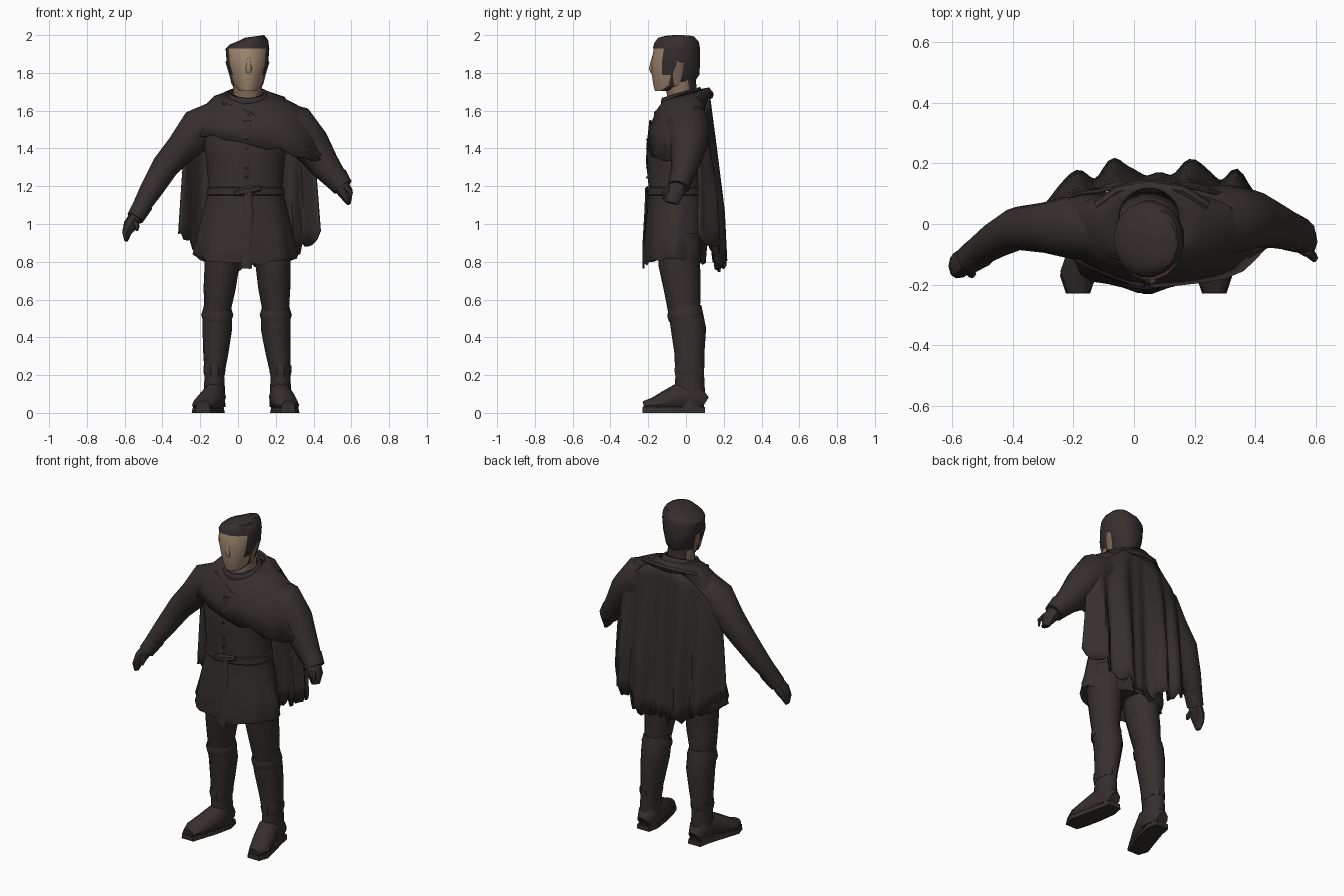
import bpy, bmesh, math, random
from mathutils import Vector

random.seed(4)


def material(name, rgb):
    m = bpy.data.materials.new(name)
    m.diffuse_color = (*rgb, 1)
    return m


CLOTH = material("dark brown cloth", (0.036, 0.028, 0.027))
SKIN = material("skin", (0.34, 0.232, 0.16))
TAN = material("shaded skin", (0.23, 0.15, 0.105))


def loft(name, rings, mats=(CLOTH,), closed=True, caps=True, rule=None, thick=0, angle=40):
    """Skin a list of point rings (or open rows) into one object."""
    bm = bmesh.new()
    rows = [[bm.verts.new(p) for p in r] for r in rings]
    n = len(rows[0])
    for a, b in zip(rows, rows[1:]):
        for i in range(n if closed else n - 1):
            j = (i + 1) % n
            bm.faces.new((a[i], a[j], b[j], b[i]))
    if closed and caps:
        bm.faces.new(rows[0][::-1])
        bm.faces.new(rows[-1])
    bmesh.ops.recalc_face_normals(bm, faces=bm.faces)
    if rule:
        for f in bm.faces:
            f.material_index = rule(f.calc_center_median())
    me = bpy.data.meshes.new(name)
    bm.to_mesh(me)
    bm.free()
    ob = bpy.data.objects.new(name, me)
    bpy.context.collection.objects.link(ob)
    for m in mats:
        me.materials.append(m)
    bpy.ops.object.select_all(action='DESELECT')
    ob.select_set(True)
    bpy.context.view_layer.objects.active = ob
    bpy.ops.object.shade_smooth_by_angle(angle=math.radians(angle))
    if thick:
        mod = ob.modifiers.new("thickness", 'SOLIDIFY')
        mod.thickness = thick
        mod.offset = 0
    return ob


def ring(cx, cy, z, rx, ry, n=16, side_drop=0, front_drop=0, fold=0, waves=8):
    """Horizontal oval with optional tilt and cloth folds."""
    pts = []
    for i in range(n):
        a = 2 * math.pi * (i + 0.5) / n
        k = 1 + fold * math.cos(waves * a)
        pts.append((cx + rx * k * math.cos(a), cy + ry * k * math.sin(a),
                    z - side_drop * math.cos(a) + front_drop * math.sin(a)))
    return pts


def tube(name, path, n=10, ref=(0, 1, 0), **kw):
    """Oval tube along a path of (x, y, z, width, depth)."""
    rings = []
    pts = [Vector(p[:3]) for p in path]
    for i, p in enumerate(pts):
        t = (pts[min(i + 1, len(pts) - 1)] - pts[max(i - 1, 0)]).normalized()
        s = Vector(ref).cross(t).normalized()
        u = t.cross(s)
        rx, ry = path[i][3:5]
        rings.append([p + s * rx * math.cos(2 * math.pi * k / n) + u * ry * math.sin(2 * math.pi * k / n)
                      for k in range(n)])
    return loft(name, rings, **kw)


# Head: hair cap with a face patch at the front
head = [(.052, -.125, 1.705, .045, .04, 0), (.052, -.07, 1.735, .075, .105, 0), (.05, -.055, 1.79, .092, .128, 0),
        (.05, -.055, 1.85, .112, .132, 0), (.05, -.048, 1.928, .118, .125, 0), (.058, -.045, 1.962, .104, .115, -.012),
        (.085, -.03, 1.99, .055, .075, -.01)]
loft("head", [ring(*r[:5], side_drop=r[5]) for r in head], (CLOTH, SKIN),
     rule=lambda c: int(c.y < -.105 and c.z < 1.93 and -.03 < c.x < .14))
tube("nose", [(.055, -.17, 1.89, .008, .008), (.056, -.178, 1.85, .013, .012), (.057, -.182, 1.82, .017, .015),
              (.057, -.172, 1.795, .012, .01)], n=8, mats=(SKIN,), angle=80)
for s, name in ((-1, "right_ear"), (1, "left_ear")):
    tube(name, [(.05 + s * .07, -.05, 1.735, .012, .015), (.05 + s * .086, -.045, 1.80, .013, .03),
                (.05 + s * .105, -.03, 1.86, .012, .022)], n=6, mats=(TAN,))
tube("neck", [(.05, -.02, 1.6, .085, .085), (.05, -.02, 1.69, .076, .08), (.05, -.035, 1.77, .076, .085)],
     n=12, mats=(TAN, CLOTH), rule=lambda c: int(c.y > .005))
# Fringe lifted above the brow
loft("fringe", [ring(.045, -.06, 1.928, .108, .118), ring(.053, -.058, 1.955, .104, .113, side_drop=-.01),
                ring(.075, -.055, 1.983, .07, .095, side_drop=-.012), ring(.085, -.045, 1.993, .05, .07, side_drop=-.007)])

# Tunic with pleated skirt
tunic = [(.04, -.01, 1.66, .11, .09, 0), (.04, -.01, 1.62, .21, .12, 0), (.04, -.03, 1.5, .235, .16, 0),
         (.04, -.05, 1.35, .21, .155, 0), (.04, -.048, 1.18, .195, .147, 0), (.04, -.048, 1.08, .22, .157, .02),
         (.04, -.05, .94, .25, .165, .035), (.04, -.06, .84, .272, .163, .05), (.04, -.06, .79, .262, .16, .05)]
torso = [ring(*r[:5], n=32, fold=r[5], waves=8) for r in tunic]
torso[-1] = [(x, y, z + random.uniform(-.015, .01) + .5 * (x - .04) ** 2) for x, y, z in torso[-1]]
torso.append(ring(.04, -.05, .85, .22, .12, n=32))
loft("tunic", torso)
loft("belt", [ring(.04, -.048, z, rx, rx * .76, n=24) for z, rx in
              ((1.15, .203), (1.155, .208), (1.19, .205), (1.195, .196))])
tube("belt_end", [(.05, -.205, 1.18, .025, .012), (.06, -.212, 1.06, .022, .01), (.05, -.222, .92, .025, .008),
                  (.045, -.226, .765, .028, .006)], n=6)
tube("belt_knot", [(-.02, -.2, 1.16, .012, .010), (.045, -.206, 1.175, .025, .014), (.12, -.195, 1.19, .014, .010)], n=6)
tube("front_placket", [(.05, -.188, 1.55, .02, .006), (.045, -.202, 1.42, .02, .006),
                       (.045, -.206, 1.33, .02, .006), (.045, -.192, 1.2, .02, .006)], n=4)
for i in range(5):
    tube("button", [(.045, -.204, 1.24 + i * .05, .008, .006), (.045, -.206, 1.252 + i * .05, .008, .006)], n=6)

# Collar, open and lower at the throat
loft("collar", [ring(.05, -.01, 1.62, .125, .115, front_drop=.02), ring(.05, -.025, 1.67, .105, .105, front_drop=.02),
                ring(.05, -.025, 1.695, .09, .098, front_drop=.03)], caps=False, thick=.012)


def cape_y(x, t):
    """Depth of the back cape: a curved sheet with four big pleats and small ripples."""
    u = abs((x - .065) / .37)
    peaks = sum(h * math.exp(-((x - c) / .045) ** 2)
                for c, h in ((-.2, .055), (-.06, .06), (.2, .06), (.345, .06)))
    grow = min(1, .12 + t * 1.3)
    return .12 + .04 * t - .1 * u ** 2.5 + grow * (peaks + .006 * math.cos(x * 75))


# Mantle over the shoulders, tucked under the cape, hanging lower on the left arm
mantle = [(.05, .02, 1.695, .10, .10, 0, .025, 0), (.05, .01, 1.665, .18, .13, 0, .02, 0),
          (.065, 0, 1.605, .265, .155, -.01, .01, 0), (.085, -.015, 1.51, .31, .172, .015, 0, .012),
          (.11, -.02, 1.41, .345, .182, .08, 0, .025)]
shell = [ring(*r[:5], n=28, side_drop=r[5], front_drop=r[6], fold=r[7], waves=7) for r in mantle]
shell[-1] = [(x, y, z + random.uniform(-.02, .02)) for x, y, z in shell[-1]]
shell[2:] = [[(x, min(y, cape_y(x, 0) - .025), z) for x, y, z in r] for r in shell[2:]]
loft("mantle", shell, caps=False, thick=.012)
# Gathered folds running diagonally over the chest
for k in range(3):
    d = k * .05
    tube("mantle_fold", [(-.08 + d, -.10 + d * .1, 1.64, .010, .008), (.06 + d, -.16, 1.585 - d * .5, .016, .010),
                         (.22 + d, -.16 + d * .3, 1.49 - d * .4, .016, .010),
                         (.34 + d, -.12 + d * .5, 1.39 - d * .3, .01, .01)], n=6)

# Back cape: pleated sheet from neck to thigh
rows = []
for i in range(11):
    t = i / 10
    row = []
    for j in range(49):
        u = j / 24 - 1
        hw = .17 + .155 * min(1, t * 3.5) ** .7 + .05 * t
        x = .06 + hw * u
        hem = .77 + .19 * abs(u) ** 2
        z = 1.70 + (hem - 1.70) * t - .07 * abs(u) ** 2 * (1 - t)
        if i == 10:
            z += random.uniform(-.03, .02)
        row.append((x, cape_y(x, t), z))
    rows.append(row)
loft("cape", rows, closed=False, thick=.012)
tube("cape_neck_roll", [(-.12, .06, 1.66, .02, .02), (-.05, .11, 1.68, .02, .022), (.05, .125, 1.685, .022, .025),
                        (.16, .11, 1.68, .02, .022), (.24, .06, 1.655, .02, .02)], n=8, ref=(0, 0, 1))

# Arms, with sleeve cuffs and hands
tube("right_arm", [(-.09, -.01, 1.55, .11, .11), (-.21, -.01, 1.50, .112, .105), (-.30, -.012, 1.40, .083, .083),
                   (-.385, -.015, 1.305, .072, .072), (-.46, -.055, 1.18, .06, .06), (-.535, -.105, 1.055, .042, .047)], n=12)
tube("right_cuff", [(-.50, -.085, 1.105, .052, .056), (-.545, -.115, 1.03, .046, .05)])
tube("right_hand", [(-.535, -.11, 1.05, .035, .04), (-.57, -.13, .995, .037, .048), (-.59, -.14, .95, .024, .04),
                    (-.592, -.145, .91, .01, .02)], n=8)
tube("right_thumb", [(-.555, -.14, 1.03, .018, .018), (-.535, -.165, .985, .015, .015), (-.535, -.172, .965, .007, .007)], n=6)
tube("left_arm", [(.17, 0, 1.55, .11, .12), (.31, .01, 1.51, .118, .12), (.385, .015, 1.42, .102, .1),
                  (.46, -.005, 1.31, .08, .075), (.545, -.035, 1.205, .055, .055)], n=12)
tube("left_cuff", [(.515, -.025, 1.25, .066, .064), (.555, -.04, 1.195, .056, .058)])
tube("left_hand", [(.54, -.04, 1.21, .045, .045), (.57, -.06, 1.165, .04, .05), (.585, -.075, 1.11, .014, .035)], n=8)
tube("left_thumb", [(.575, -.09, 1.19, .018, .018), (.597, -.113, 1.165, .012, .014), (.595, -.12, 1.13, .006, .006)], n=6)

# Legs, boots and feet
for side, hip, knee, ankle, toe in (("right", -.085, -.11, -.125, -.185), ("left", .185, .20, .225, .265)):
    tube(side + "_leg", [(hip, -.035, .95, .1, .12), (hip, -.035, .78, .092, .11), ((hip + knee) / 2, -.02, .66, .085, .098),
                         (knee, -.01, .54, .07, .085)], n=12)
    tube(side + "_boot", [(knee, -.005, .565, .072, .086), (knee, -.002, .53, .08, .09), (knee, .014, .44, .078, .093),
                          ((knee + ankle) / 2, .018, .32, .067, .08), (ankle, .02, .2, .052, .076),
                          (ankle, .02, .12, .056, .08), (ankle, .02, .03, .058, .075)], n=12)
    tube(side + "_boot_cuff", [(knee, 0, .50, .080, .092), (knee, -.004, .52, .085, .095), (knee, -.006, .545, .077, .09)], n=12)
    tube(side + "_ankle_strap", [(ankle, .02, .20, .055, .079), (ankle, .017, .225, .059, .083), (ankle, .02, .25, .057, .08)], n=10)
    tube(side + "_foot", [(ankle, .10, .05, .035, .04), (ankle, .06, .075, .058, .072), (ankle, -.03, .085, .062, .082),
                          ((ankle + toe) / 2, -.10, .063, .065, .058), (toe, -.17, .042, .06, .04),
                          (toe, -.225, .036, .036, .028)], n=10, ref=(0, 0, 1))
    # Flat sole
    sole = [(ankle, .10, .042), (ankle, .03, .055), ((ankle + toe) / 2, -.08, .06), (toe, -.17, .06), (toe, -.23, .04)]
    loft(side + "_sole", [[(x - w, y, 0), (x + w, y, 0), (x + w * .9, y, .03), (x - w * .9, y, .03)] for x, y, w in sole])
